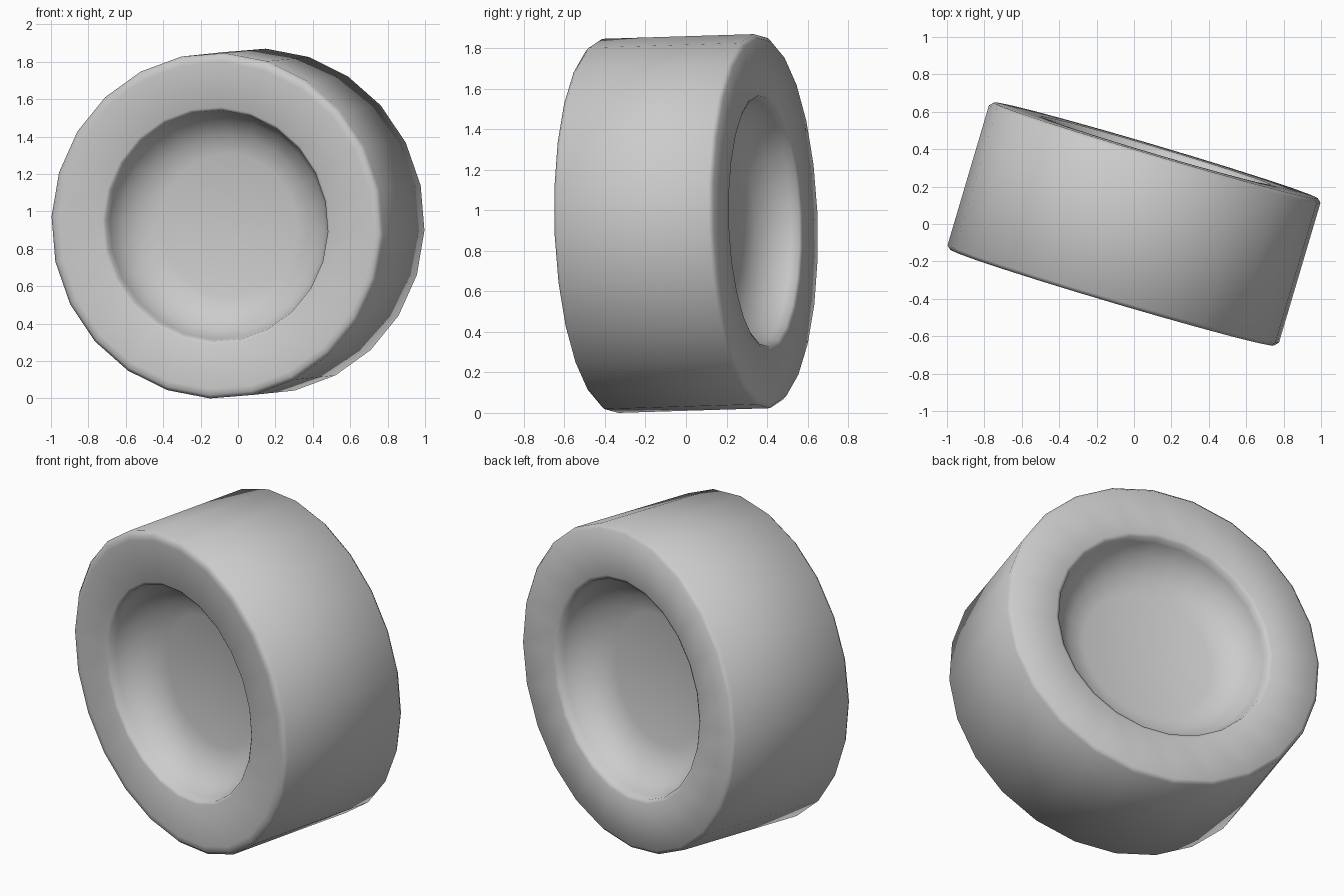
import bpy, bmesh, math
from mathutils import Euler, Vector

cube = bpy.data.objects.get("Cube")
if cube:
    bpy.data.objects.remove(cube, do_unlink=True)

SIDES = 24
RADIUS = 0.925
HALF = 0.41
PHASE = math.radians(-3)

# One plain grey for the whole wheel
grey = bpy.data.materials.new("plain_grey")
grey.use_nodes = True
grey.diffuse_color = (0.6, 0.6, 0.6, 1)
grey.node_tree.nodes["Principled BSDF"].inputs["Base Color"].default_value = (0.6, 0.6, 0.6, 1)

# Cross-section as (radius, distance along axle), front dish to back dish
dish = [(0.38, 0.23), (0.48, 0.20), (0.57, 0.13), (0.61, 0.05), (0.62, 0.01)]
front = [(r, -HALF + d) for r, d in dish]
front += [(0.635, -HALF), (RADIUS - 0.05, -HALF), (RADIUS - 0.02, -HALF), (RADIUS, -HALF + 0.02)]
back = [(RADIUS, HALF - 0.02), (RADIUS - 0.02, HALF), (0.64, HALF)]
back += [(r, HALF - d) for r, d in reversed(dish)]
profile = front + back

# Lathe the cross-section around the axle
bm = bmesh.new()
rings = []
for r, y in profile:
    ring = []
    for i in range(SIDES):
        a = PHASE + 2 * math.pi * i / SIDES
        ring.append(bm.verts.new((r * math.cos(a), y, r * math.sin(a))))
    rings.append(ring)
for a, b in zip(rings, rings[1:]):
    for i in range(SIDES):
        j = (i + 1) % SIDES
        bm.faces.new((a[i], a[j], b[j], b[i]))

# Flat dish floors
bm.faces.new(rings[0])
bm.faces.new(rings[-1])
bmesh.ops.recalc_face_normals(bm, faces=bm.faces)
for f in bm.faces:
    f.smooth = True

# Turn the wheel to its resting pose
turn = Euler((math.radians(1.7), 0, math.radians(-16.5))).to_matrix()
bmesh.ops.transform(bm, matrix=turn.to_4x4(), verts=bm.verts)
lowest = min(v.co.z for v in bm.verts)
bmesh.ops.translate(bm, vec=Vector((0, 0, -lowest)), verts=bm.verts)

mesh = bpy.data.meshes.new("wheel")
bm.to_mesh(mesh)
bm.free()
mesh.materials.append(grey)
wheel = bpy.data.objects.new("wheel", mesh)
bpy.context.scene.collection.objects.link(wheel)
